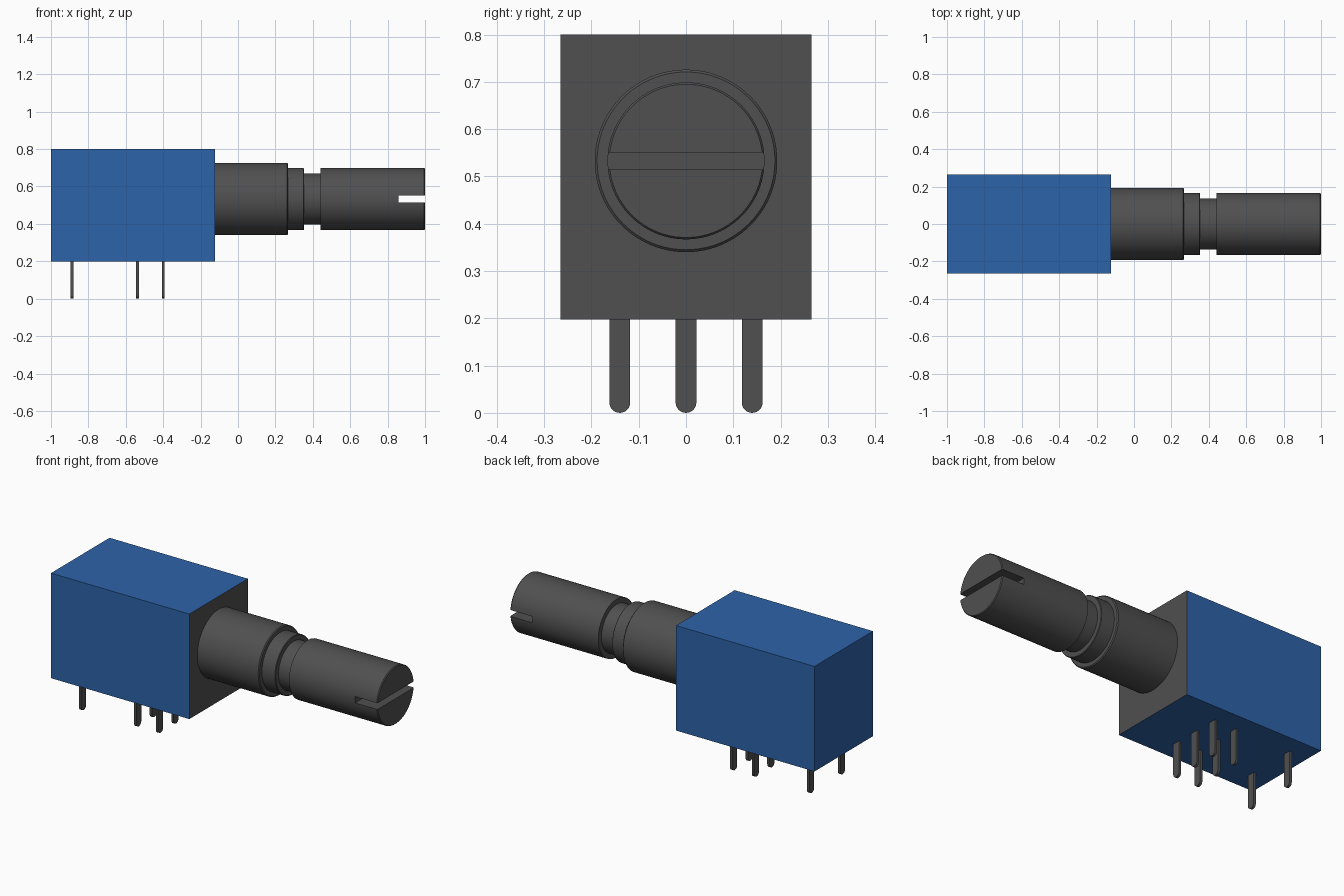
import bpy, bmesh, math
from mathutils import Matrix, Vector

cube = bpy.data.objects.get("Cube")
if cube:
    bpy.data.objects.remove(cube, do_unlink=True)


def material(name, rgb):
    m = bpy.data.materials.new(name)
    m.use_nodes = True
    m.diffuse_color = (*rgb, 1)
    m.node_tree.nodes["Principled BSDF"].inputs["Base Color"].default_value = (*rgb, 1)
    return m


BLUE = material("blue plastic", (0.027, 0.125, 0.40))
GREY = material("dark grey", (0.08, 0.08, 0.08))
AXIS_Z = 0.533


def finish(name, bm, mats):
    bmesh.ops.recalc_face_normals(bm, faces=bm.faces)
    mesh = bpy.data.meshes.new(name)
    bm.to_mesh(mesh)
    bm.free()
    for m in mats:
        mesh.materials.append(m)
    ob = bpy.data.objects.new(name, mesh)
    bpy.context.collection.objects.link(ob)
    return ob


def box(name, lo, hi, mats):
    bm = bmesh.new()
    bmesh.ops.create_cube(bm, size=1)
    lo, hi = Vector(lo), Vector(hi)
    for v in bm.verts:
        v.co = (lo + hi) / 2 + v.co * (hi - lo)
    return finish(name, bm, mats)


def smooth(ob):
    ob.data.shade_smooth()
    ob.data.set_sharp_from_angle(angle=math.radians(30))


def lathe(name, profile, mats, sides=96):
    """Turn (x, radius) points around the shaft axis and cap both ends."""
    bm = bmesh.new()
    rings = []
    for x, r in profile:
        rings.append([bm.verts.new((x, r * math.cos(a), AXIS_Z + r * math.sin(a)))
                      for a in (2 * math.pi * i / sides for i in range(sides))])
    for a, b in zip(rings, rings[1:]):
        for i in range(sides):
            j = (i + 1) % sides
            bm.faces.new((a[i], a[j], b[j], b[i]))
    bm.faces.new(rings[0])
    bm.faces.new(rings[-1])
    return finish(name, bm, mats)


# Housing: blue box whose shaft-side face is grey
body = box("housing", (-1, -0.265, 0.198), (-0.123, 0.265, 0.80), [BLUE, GREY])
for p in body.data.polygons:
    p.material_index = 1 if p.normal.x > 0.9 else 0

# Bushing
bushing = lathe("bushing", [(-0.123, 0.193), (0.263, 0.193), (0.268, 0.188),
                            (0.268, 0.12)], [GREY])
smooth(bushing)

# Shaft: collar, retaining groove and slotted tip
shaft = lathe("shaft", [(0.24, 0.166), (0.35, 0.166), (0.353, 0.163), (0.353, 0.137),
                        (0.44, 0.137), (0.44, 0.166), (0.995, 0.166), (1.0, 0.162)], [GREY])
cutter = box("slot_cutter", (0.858, -0.3, 0.515), (1.1, 0.3, 0.551), [GREY])
cutter.hide_render = True
mod = shaft.modifiers.new("slot", 'BOOLEAN')
mod.operation = 'DIFFERENCE'
mod.solver = 'EXACT'
mod.object = cutter
bpy.context.view_layer.objects.active = shaft
bpy.ops.object.modifier_apply(modifier=mod.name)
bpy.data.objects.remove(cutter, do_unlink=True)
smooth(shaft)


# Pins: thin strips with rounded tips
def pin(name, x, y, half=0.022, thick=0.015, top=0.21):
    bm = bmesh.new()
    outline = [(half, top), (-half, top)]
    for i in range(13):
        a = math.pi + math.pi * i / 12
        outline.append((half * math.cos(a), half + half * math.sin(a)))
    face = bm.faces.new([bm.verts.new((x - thick / 2, y + u, z)) for u, z in outline])
    ext = bmesh.ops.extrude_face_region(bm, geom=[face])
    verts = [g for g in ext["geom"] if isinstance(g, bmesh.types.BMVert)]
    bmesh.ops.translate(bm, verts=verts, vec=(thick, 0, 0))
    smooth(finish(name, bm, [GREY]))


for row, x, ys in (("rear", -0.888, (-0.14, 0.14)),
                   ("middle", -0.538, (-0.14, 0, 0.14)),
                   ("front", -0.40, (-0.14, 0, 0.14))):
    for n, y in enumerate(ys, 1):
        pin(f"{row}_pin_{n}", x, y)
